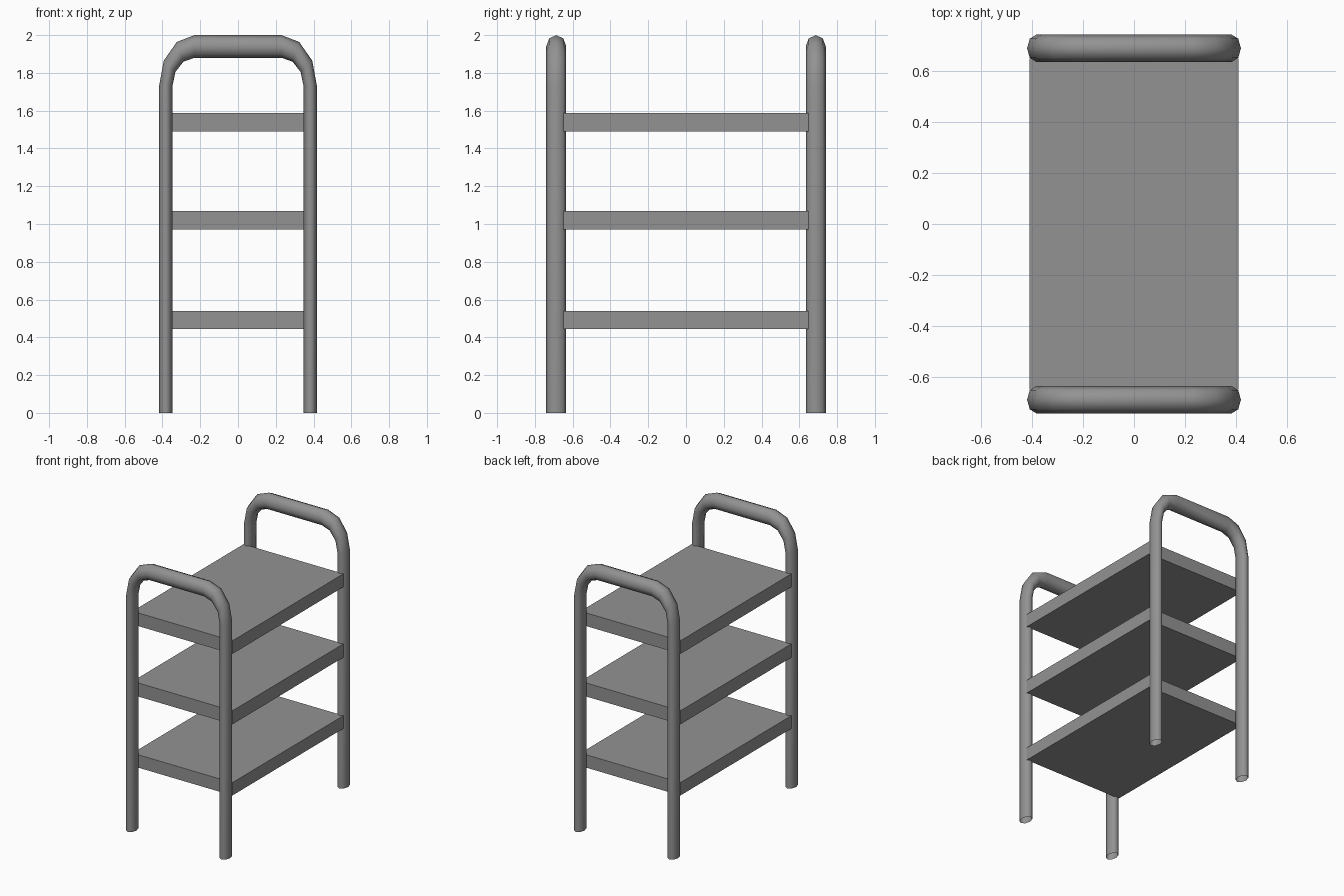
import bpy, bmesh
from math import sin, cos, pi, radians

if "Cube" in bpy.data.objects:
    bpy.data.objects.remove(bpy.data.objects["Cube"])

SIDES = 8
grey = bpy.data.materials.new("dark_grey")
grey.diffuse_color = (0.29, 0.29, 0.29, 1)
grey.use_nodes = True
grey.node_tree.nodes["Principled BSDF"].inputs["Base Color"].default_value = grey.diffuse_color


def shelf(name, z0, z1):
    bpy.ops.mesh.primitive_cube_add(size=1, location=(0, 0, (z0 + z1) / 2))
    ob = bpy.context.object
    ob.name = name
    ob.scale = (0.816, 1.296, z1 - z0)
    ob.data.materials.append(grey)


def tube_frame(name, y):
    # stations along the arch: bend centre x, bend centre z, bend angle
    stations = [(0.23, 0, 0)]
    stations += [(0.23, 1.73, a) for a in (0, 30, 60, 90)]
    stations += [(-0.23, 1.73, a) for a in (90, 120, 150, 180)]
    stations += [(-0.23, 0, 180)]
    bm = bmesh.new()
    rings = []
    for cx, cz, deg in stations:
        a = radians(deg)
        ring = []
        for i in range(SIDES):
            t = 2 * pi * i / SIDES
            ring.append(bm.verts.new((
                cx + (0.1525 + 0.0355 * cos(t)) * cos(a),
                y + 0.053 * sin(t),
                cz + (0.21 + 0.06 * cos(t)) * sin(a))))
        rings.append(ring)
    for r0, r1 in zip(rings, rings[1:]):
        for i in range(SIDES):
            j = (i + 1) % SIDES
            bm.faces.new((r0[i], r0[j], r1[j], r1[i]))
    bmesh.ops.recalc_face_normals(bm, faces=bm.faces)
    # an open tube must face outward: test a face on the outer side of the leg
    bm.normal_update()
    f = max(bm.faces, key=lambda f: f.calc_center_median().x)
    if f.normal.x < 0:
        bmesh.ops.reverse_faces(bm, faces=bm.faces)
    for f in bm.faces:
        f.smooth = True
    me = bpy.data.meshes.new(name)
    bm.to_mesh(me)
    bm.free()
    me.materials.append(grey)
    bpy.context.collection.objects.link(bpy.data.objects.new(name, me))


# Three shelves
shelf("lower_shelf", 0.445, 0.54)
shelf("middle_shelf", 0.97, 1.07)
shelf("upper_shelf", 1.49, 1.587)

# Arched tube frames, open at the feet
tube_frame("front_tube_frame", -0.687)
tube_frame("back_tube_frame", 0.687)
